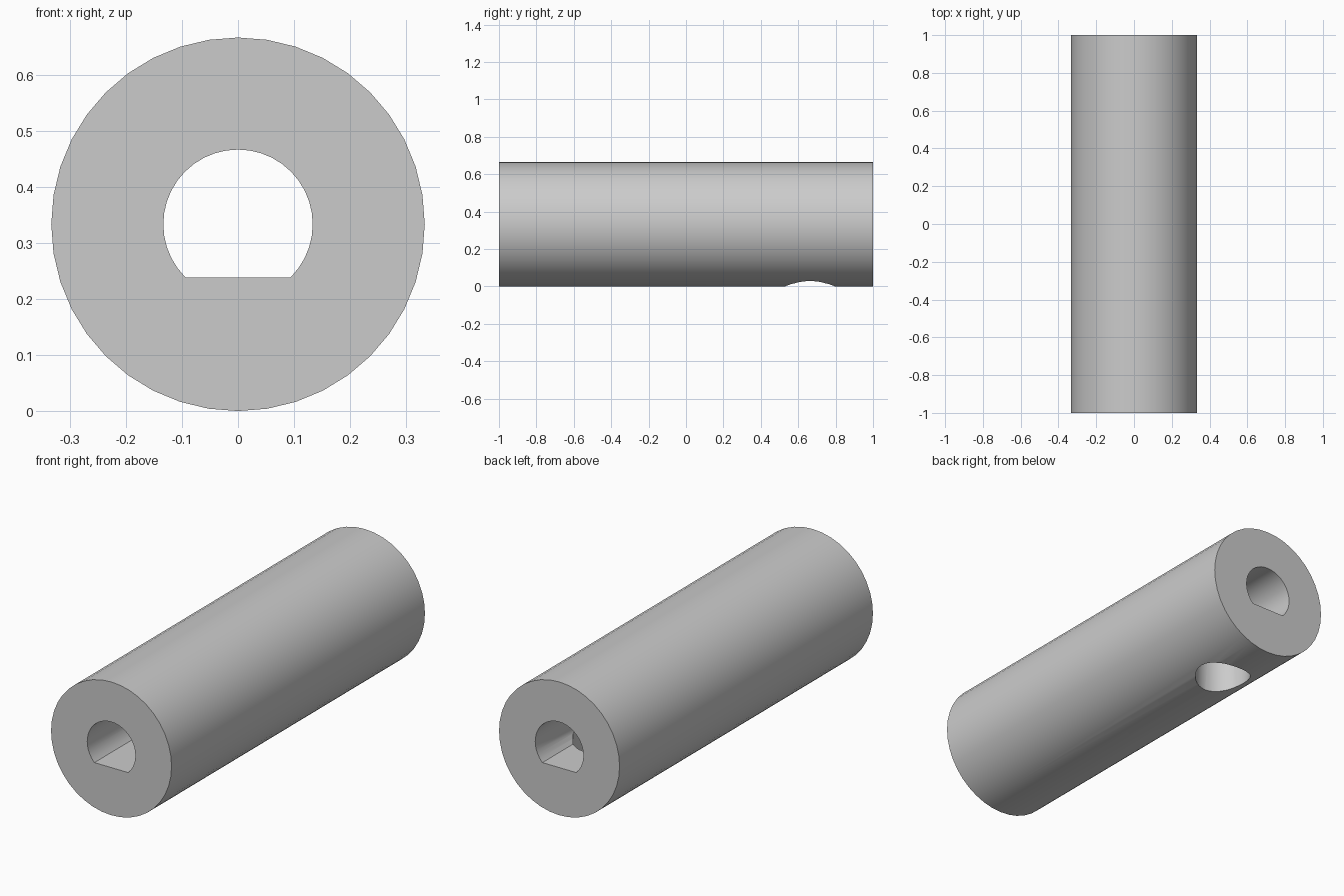
import bpy
import bmesh
import math
from mathutils import Vector

default = bpy.data.objects.get("Cube")
if default:
    bpy.data.objects.remove(default)

RADIUS = 0.333
BORE = RADIUS * 0.4
SIDES = 40

grey = bpy.data.materials.new("plain grey")
grey.use_nodes = True
colour = (0.6, 0.6, 0.6, 1)
grey.diffuse_color = colour
grey.node_tree.nodes["Principled BSDF"].inputs["Base Color"].default_value = colour


def circle(radius, sides=SIDES):
    turns = [math.tau * i / sides for i in range(sides)]
    return [(radius * math.cos(a), radius * math.sin(a)) for a in turns]


def prism(name, points, offset):
    """Extrude a closed outline of 3D points along an offset."""
    bm = bmesh.new()
    face = bm.faces.new([bm.verts.new(p) for p in points])
    grown = bmesh.ops.extrude_face_region(bm, geom=[face])["geom"]
    verts = [v for v in grown if isinstance(v, bmesh.types.BMVert)]
    bmesh.ops.translate(bm, verts=verts, vec=Vector(offset))
    bmesh.ops.recalc_face_normals(bm, faces=bm.faces)
    mesh = bpy.data.meshes.new(name)
    bm.to_mesh(mesh)
    bm.free()
    mesh.materials.append(grey)
    obj = bpy.data.objects.new(name, mesh)
    bpy.context.collection.objects.link(obj)
    return obj


# Sleeve body along y
sleeve = prism("sleeve", [(x, -1, RADIUS + z) for x, z in circle(RADIUS)], (0, 2, 0))

# D-shaped bore through the full length
flat = 0.238 - RADIUS
corner = math.sqrt(BORE ** 2 - flat ** 2)
outline = [p for p in circle(BORE) if p[1] > flat]
start = math.atan2(flat, corner)
outline += [(-corner, flat), (corner, flat)]
outline.sort(key=lambda p: (math.atan2(p[1], p[0]) - start + 1e-6) % math.tau)
bore = prism("bore_cutter", [(x, -1.2, RADIUS + z) for x, z in outline], (0, 2.4, 0))

# Round screw hole from the underside into the bore
hole = prism("screw_hole_cutter",
             [(x, 0.663 + y, -0.1) for x, y in circle(BORE - 0.001)],
             (0, 0, RADIUS + 0.1))

# Cut both openings
for cutter in (bore, hole):
    cut = sleeve.modifiers.new(cutter.name, "BOOLEAN")
    cut.operation = "DIFFERENCE"
    cut.solver = "EXACT"
    cut.object = cutter
    cutter.hide_render = True

bpy.ops.object.select_all(action="DESELECT")
bpy.context.view_layer.objects.active = sleeve
sleeve.select_set(True)
for cutter in (bore, hole):
    bpy.ops.object.modifier_apply(modifier=cutter.name)
    bpy.data.objects.remove(cutter)
bpy.ops.object.shade_smooth_by_angle(angle=math.radians(30))
